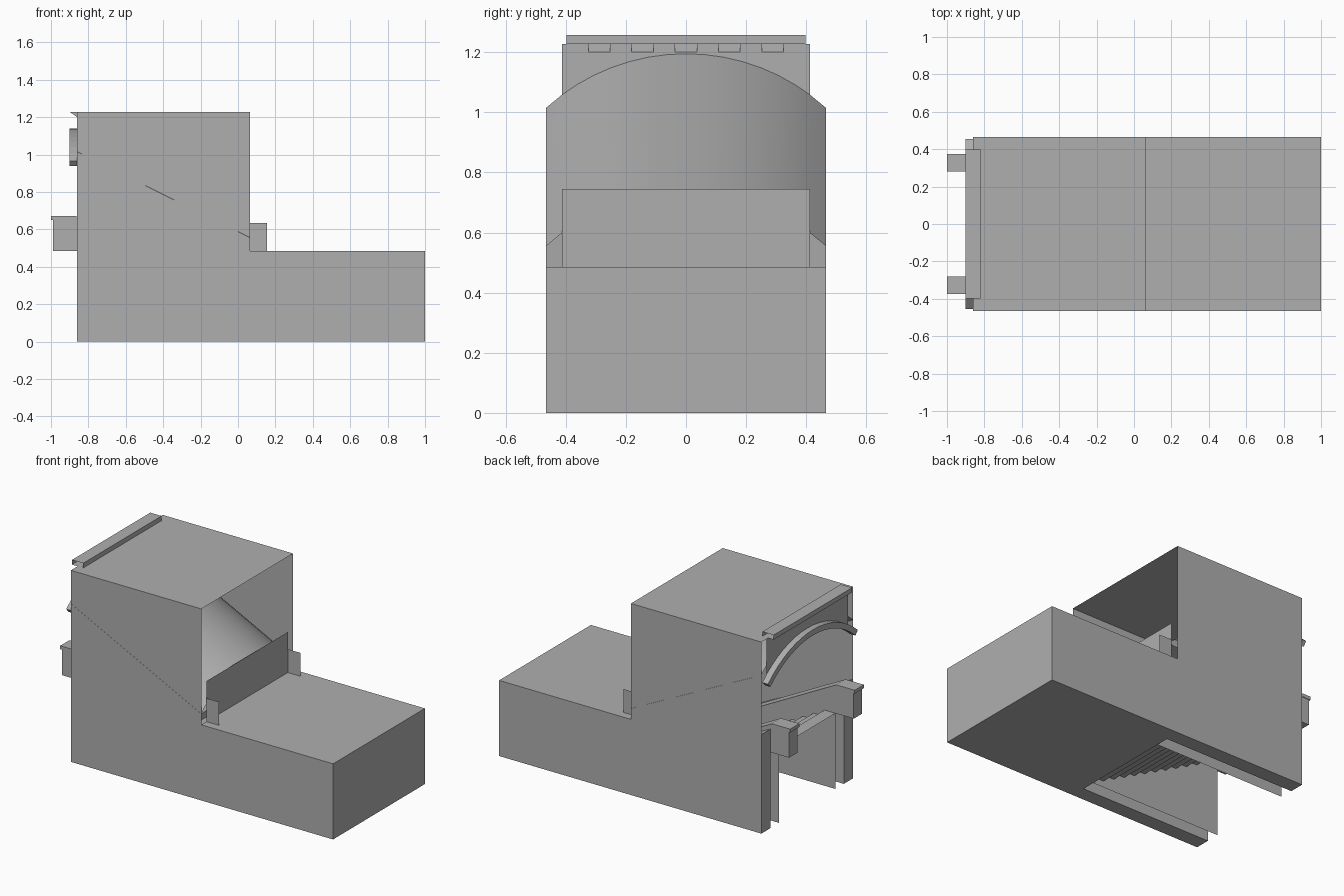
import bpy, math

if "Cube" in bpy.data.objects:
    bpy.data.objects.remove(bpy.data.objects["Cube"])

XB, XM, XF = -0.86, 0.065, 1.0      # entrance, end of tall part, far end
W, ZL, ZT = 0.465, 0.485, 1.228     # half width, low roof, tall roof
DROP = 0.46                         # fall of the stair and vault

grey = bpy.data.materials.new("dark_grey")
grey.diffuse_color = (0.43, 0.43, 0.43, 1)
grey.use_nodes = True
grey.node_tree.nodes["Principled BSDF"].inputs["Base Color"].default_value = grey.diffuse_color


def mesh(name, verts, faces):
    me = bpy.data.meshes.new(name)
    me.from_pydata(verts, [], faces)
    me.update()
    me.materials.append(grey)
    ob = bpy.data.objects.new(name, me)
    bpy.context.collection.objects.link(ob)
    return ob


def sheets(name, quads):
    """Loose flat panels, each given as its corner points."""
    verts, faces = [], []
    for q in quads:
        faces.append(tuple(range(len(verts), len(verts) + len(q))))
        verts += q
    return mesh(name, verts, faces)


def strip(name, a, b, closed=False):
    """Ruled surface between two point rows of equal length."""
    n = len(a)
    last = n if closed else n - 1
    return mesh(name, a + b, [(i, (i + 1) % n, (i + 1) % n + n, i + n) for i in range(last)])


def arc(half, top, sag, n=16, inset=0.0):
    """Points (y, z) of a segmental arch."""
    r = (half * half + sag * sag) / (2 * sag)
    t = math.asin(half / r)
    return [((r - inset) * math.sin(t * (2 * i / n - 1)),
             top - r + (r - inset) * math.cos(t * (2 * i / n - 1))) for i in range(n + 1)]


# outer shell, piers, upstands and parapets on both sides
for s, side in ((-1, "front"), (1, "back")):
    y, yi = s * W, s * 0.37
    prof = [(XB, 0), (XF, 0), (XF, ZL), (XM, ZL), (XM, ZT), (XB, ZT)]
    sheets(side + "_shell_wall", [[(x, y, z) for x, z in prof]])
    # pier beside the stair: end face, inner face, sloping ledge, underside
    zp = 0.635
    sheets(side + "_pier", [
        [(XB, y, 0), (XB, yi, 0), (XB, yi, zp), (XB, y, zp)],
        [(XB, yi, 0), (XM, yi, 0), (XM, yi, zp - DROP), (XB, yi, zp)],
        [(XB, y, 0), (XM, y, 0), (XM, yi, 0), (XB, yi, 0)],
        [(XB, y, zp), (XM, y, zp - DROP), (XM, yi, zp - DROP), (XB, yi, zp)]])
    # small upstand at the foot of the vault
    ys = s * 0.412
    sheets(side + "_upstand", [
        [(XM, ys, ZL), (0.155, ys, ZL), (0.155, ys, 0.635), (XM, ys, 0.635)]])
    # stair parapet following the slope
    y0, y1 = s * 0.285, s * 0.37
    top = [(-0.99, 0.65), (-0.87, 0.65), (XM, 0.65 - DROP - 0.03)]
    low = [(-0.99, ZL), (XB, ZL), (XB, 0), (XM, 0)]
    inner = top + low[::-1]
    outer = top + [(XM, 0.02), (XB, ZL), (-0.99, ZL)]
    sheets(side + "_parapet", [
        [(x, y0, z) for x, z in inner],
        [(x, y1, z) for x, z in outer],
        [(-0.99, y0, ZL), (-0.99, y1, ZL), (-0.99, y1, 0.65), (-0.99, y0, 0.65)],
        [(-0.99, y0, ZL), (XB, y0, ZL), (XB, y1, ZL), (-0.99, y1, ZL)]])
    cap = [(-1, 0.65)] + top[1:]
    cap += [(x, z + 0.022) for x, z in cap[::-1]]
    ca, cb = s * 0.28, s * 0.373
    strip(side + "_parapet_cap", [(x, ca, z) for x, z in cap], [(x, cb, z) for x, z in cap], True)
    sheets(side + "_parapet_cap_sides", [[(x, c, z) for x, z in cap] for c in (ca, cb)])

sheets("roofs_and_base", [
    [(XB, -W, ZT), (XM, -W, ZT), (XM, W, ZT), (XB, W, ZT)],
    [(XM, -W, ZL), (XF, -W, ZL), (XF, W, ZL), (XM, W, ZL)],
    [(XF, -W, 0), (XF, W, 0), (XF, W, ZL), (XF, -W, ZL)],
    [(XM, -W, 0), (XF, -W, 0), (XF, W, 0), (XM, W, 0)]])

# panel closing the lower end of the vault
sheets("end_panel", [[(XM, -0.412, ZL), (XM, 0.412, ZL), (XM, 0.412, 0.745), (XM, -0.412, 0.745)]])

# descending vault
pts = arc(W + 0.0005, 1.195, 0.18)
vault = strip("sloping_vault", [(XB, y, z) for y, z in pts], [(XM, y, z - DROP) for y, z in pts])
for p in vault.data.polygons:
    p.use_smooth = True

# steps going down from the entrance
N = 12
run, rise = (XM - XB) / N, ZL / N
path = [(XB, ZL)]
for i in range(N):
    path += [(XB + run * (i + 1), ZL - rise * i), (XB + run * (i + 1), ZL - rise * (i + 1))]
strip("steps", [(x, -0.285, z) for x, z in path], [(x, 0.285, z) for x, z in path])

# arch moulding on the entrance
out = arc(0.455, 1.14, 0.175)
inn = arc(0.455, 1.14, 0.175, inset=0.036)
ring = out + inn[::-1]
strip("arch_moulding", [(-0.9, y, z) for y, z in ring], [(XB, y, z) for y, z in ring], True)
strip("arch_moulding_face", [(-0.9, y, z) for y, z in out], [(-0.9, y, z) for y, z in inn])

# facade above the arch
face = []
r = (0.455 ** 2 + 0.175 ** 2) / 0.35
for i in range(17):
    y = 0.412 * (i / 8 - 1)
    face.append((y, 1.12 - r + math.sqrt(r * r - y * y)))
strip("facade", [(XB, y, z) for y, z in face], [(XB, y, 1.2) for y, z in face])

# toothed band under the cornice: upright teeth with sloping gaps between
edges = [-0.412] + [-0.325 + 0.0722 * i for i in range(10)] + [0.412]
for i, (a, b) in enumerate(zip(edges, edges[1:])):
    xt = -0.9 if i % 2 else XB
    sheets("cornice_tooth", [[(XB, a, 1.2), (XB, b, 1.2), (xt, b, 1.228), (xt, a, 1.228)]])
    if i % 2:
        sheets("tooth_side", [[(XB, c, 1.2), (-0.9, c, 1.228), (XB, c, 1.228)] for c in (a, b)])

# open-ended cornice
cor = [(-0.9, 1.228), (-0.82, 1.228), (-0.82, 1.258), (-0.9, 1.258)]
strip("cornice", [(x, -0.397, z) for x, z in cor], [(x, 0.397, z) for x, z in cor], True)
